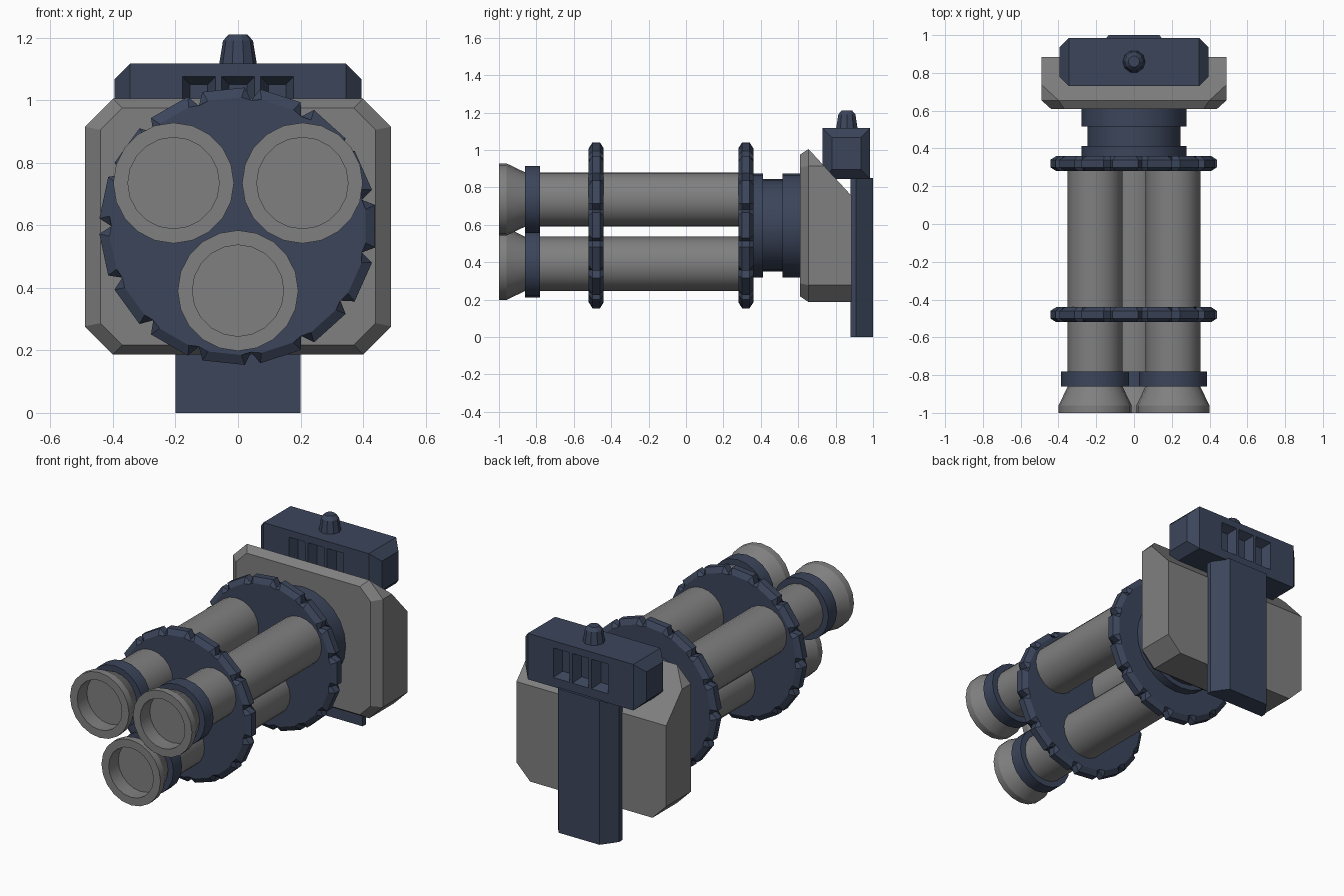
import bpy, bmesh
from math import cos, sin, tau, radians
from mathutils import Vector

if "Cube" in bpy.data.objects:
    bpy.data.objects.remove(bpy.data.objects["Cube"])

navy = bpy.data.materials.new("navy")
navy.diffuse_color = (0.044, 0.06, 0.104, 1)
navy.use_nodes = True
navy.node_tree.nodes["Principled BSDF"].inputs["Base Color"].default_value = navy.diffuse_color
grey = bpy.data.materials.new("dark_grey")
grey.diffuse_color = (0.215, 0.215, 0.215, 1)
grey.use_nodes = True
grey.node_tree.nodes["Principled BSDF"].inputs["Base Color"].default_value = grey.diffuse_color


def loft(name, rings, mat=None, smooth=False):
    """Skin a list of equal-length point rings and cap both ends."""
    bm = bmesh.new()
    vs = [[bm.verts.new(p) for p in r] for r in rings]
    n = len(vs[0])
    for a, b in zip(vs, vs[1:]):
        for i in range(n):
            j = (i + 1) % n
            bm.faces.new((a[i], a[j], b[j], b[i]))
    bm.faces.new(vs[0])
    bm.faces.new(vs[-1])
    bmesh.ops.recalc_face_normals(bm, faces=bm.faces)
    me = bpy.data.meshes.new(name)
    bm.to_mesh(me)
    bm.free()
    ob = bpy.data.objects.new(name, me)
    bpy.context.collection.objects.link(ob)
    if mat:
        me.materials.append(mat)
    if smooth:
        bpy.ops.object.select_all(action='DESELECT')
        ob.select_set(True)
        bpy.context.view_layer.objects.active = ob
        bpy.ops.object.shade_smooth_by_angle(angle=radians(25))
    return ob


def lathe(name, profile, cx, cz, n=20, mat=None):
    """Revolve (radius, y) pairs around a y-parallel axis."""
    return loft(name, [[(cx + r * cos(tau * i / n), y, cz + r * sin(tau * i / n))
                        for i in range(n)] for r, y in profile], mat, True)


# Three barrels with flared hollow muzzles and collars
for i, (x, z) in enumerate([(-0.206, 0.735), (0.206, 0.735), (0, 0.391)]):
    lathe(f"barrel_{i}", [(0.146, -0.91), (0.146, -1), (0.193, -1), (0.193, -0.96),
                          (0.145, -0.86), (0.145, 0.3)], x, z, mat=grey)
    lathe(f"barrel_collar_{i}", [(0.14, -0.86), (0.18, -0.86), (0.18, -0.78),
                                 (0.14, -0.78)], x, z, mat=navy)


# Toothed barrel clamps: bevelled flat-topped teeth around a round plate
def toothed_disc(name, yc, teeth=15, zc=0.597):
    def ring(y, tip, half, root=0.405):
        pts = []
        for t in range(teeth):
            for deg, r in ((-12, root), (-half, tip), (half, tip)):
                a = tau * t / teeth + radians(deg)
                pts.append((r * cos(a), y, zc + r * sin(a)))
        return pts
    loft(name, [ring(yc - 0.04, 0.412, 7.5), ring(yc - 0.02, 0.444, 8.8),
                ring(yc + 0.02, 0.444, 8.8), ring(yc + 0.04, 0.412, 7.5)], navy)


toothed_disc("front_clamp", -0.48)
toothed_disc("rear_clamp", 0.32)

# Rotary hub
lathe("hub", [(0.278, 0.34), (0.278, 0.413), (0.247, 0.413), (0.247, 0.515),
              (0.278, 0.515), (0.278, 0.63)], 0, 0.597, 24, navy)


# Back plate: chamfered octagon, sloped off at the upper rear
def octagon(y, inset, c):
    x, lo, hi = 0.49 - inset, 0.187 + inset * 0.6, 1.005 - inset * 0.6
    return [(-x, y, lo + c), (-x + c, y, lo), (x - c, y, lo), (x, y, lo + c),
            (x, y, hi - c), (x - c, y, hi), (-x + c, y, hi), (-x, y, hi - c)]


plate = loft("back_plate", [octagon(0.61, 0.05, 0.07), octagon(0.655, 0, 0.09),
                            octagon(0.885, 0, 0.09)], grey)
bm = bmesh.new()
bm.from_mesh(plate.data)
bmesh.ops.bisect_plane(bm, geom=bm.verts[:] + bm.edges[:] + bm.faces[:],
                       plane_co=(0, 0.655, 1.005),
                       plane_no=Vector((0, 0.245, 0.225)).normalized(), clear_outer=True)
bmesh.ops.holes_fill(bm, edges=[e for e in bm.edges if e.is_boundary])
bmesh.ops.recalc_face_normals(bm, faces=bm.faces)
bm.to_mesh(plate.data)
bm.free()

# Rear mounting bar with chamfered back corners
bar = [(-0.2, 0.88), (0.2, 0.88), (0.2, 0.91), (0.135, 1), (-0.135, 1), (-0.2, 0.91)]
loft("mounting_bar", [[(x, y, z) for x, y in bar] for z in (0, 0.85)], navy)


# Top housing with bevelled ends
def rect(x, d):
    return [(x, 0.73 + d, 0.845 + d), (x, 0.985 - d, 0.845 + d),
            (x, 0.985 - d, 1.117 - d), (x, 0.73 + d, 1.117 - d)]


box = loft("top_housing", [rect(-0.395, 0.05), rect(-0.345, 0), rect(0.345, 0),
                           rect(0.395, 0.05)], navy)


# Tapered vents cut into the front and back of the housing
def vent(y, x, d):
    return [(x - 0.053 + d, y, 0.9 + d), (x + 0.053 - d, y, 0.9 + d),
            (x + 0.053 - d, y, 1.075 - d), (x - 0.053 + d, y, 1.075 - d)]


bpy.context.view_layer.objects.active = box
for face, s in ((0.73, 1), (0.985, -1)):
    for x in (-0.125, 0, 0.125):
        cutter = loft("vent_cutter", [vent(face - 0.01 * s, x, -0.005),
                                      vent(face + 0.05 * s, x, 0.025)], navy)
        cutter.hide_render = True
        mod = box.modifiers.new("vent", 'BOOLEAN')
        mod.object, mod.operation, mod.solver = cutter, 'DIFFERENCE', 'EXACT'
        bpy.ops.object.modifier_apply(modifier=mod.name)
        bpy.data.objects.remove(cutter)

# Knob on top
loft("top_knob", [[(r * cos(tau * i / 10), 0.86 + r * sin(tau * i / 10), z) for i in range(10)]
                  for r, z in ((0.061, 1.11), (0.048, 1.19), (0.03, 1.21))], navy)
